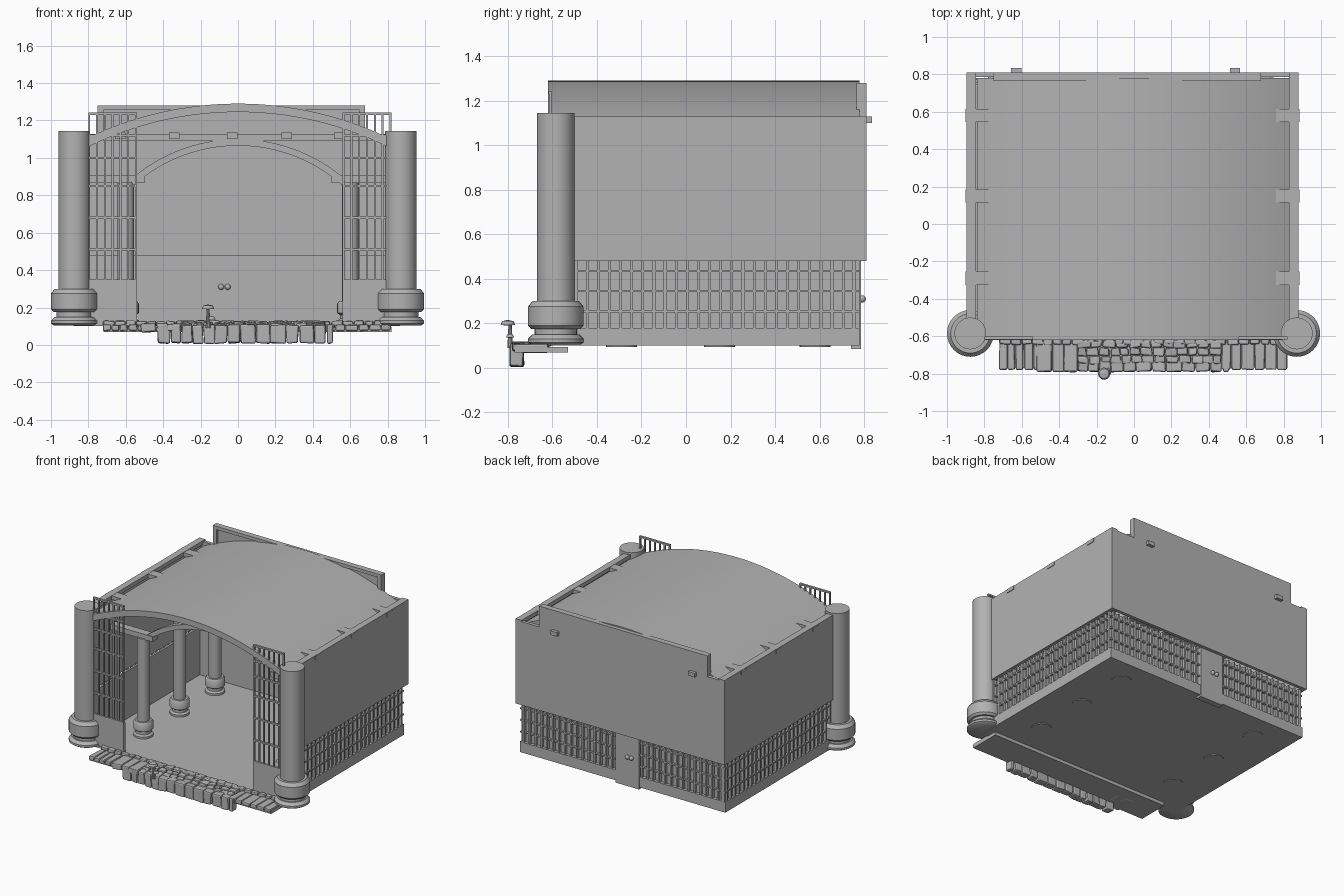
import bpy, bmesh, math, random
from mathutils import Vector

random.seed(4)
cube = bpy.data.objects.get("Cube")
if cube:
    bpy.data.objects.remove(cube, do_unlink=True)

stone = bpy.data.materials.new("plain_grey")
stone.use_nodes = True
GREY = (0.45, 0.45, 0.45, 1)
stone.diffuse_color = GREY
stone.node_tree.nodes["Principled BSDF"].inputs["Base Color"].default_value = GREY


def finish(name, bm, smooth=False):
    bmesh.ops.recalc_face_normals(bm, faces=bm.faces)
    mesh = bpy.data.meshes.new(name)
    bm.to_mesh(mesh)
    bm.free()
    mesh.materials.append(stone)
    ob = bpy.data.objects.new(name, mesh)
    bpy.context.collection.objects.link(ob)
    if smooth:
        bpy.ops.object.select_all(action='DESELECT')
        ob.select_set(True)
        bpy.context.view_layer.objects.active = ob
        bpy.ops.object.shade_smooth_by_angle(angle=math.radians(35))
    return ob


def add_box(bm, x0, x1, y0, y1, z0, z1):
    lo, hi = Vector((x0, y0, z0)), Vector((x1, y1, z1))
    verts = bmesh.ops.create_cube(bm, size=1)["verts"]
    for v in verts:
        v.co = (lo + hi) / 2 + v.co * (hi - lo)
    return verts


def boxes(name, *dims):
    bm = bmesh.new()
    for d in dims:
        add_box(bm, *d)
    return finish(name, bm)


def lathe(name, x, y, profile, steps=32):
    # profile of (radius, height) turned around a vertical axis
    bm = bmesh.new()
    verts = [bm.verts.new((x + r, y, z)) for r, z in profile]
    edges = [bm.edges.new(p) for p in zip(verts, verts[1:])]
    bmesh.ops.spin(bm, geom=verts + edges, cent=(x, y, 0), axis=(0, 0, 1),
                   angle=math.tau, steps=steps, use_merge=True)
    bmesh.ops.remove_doubles(bm, verts=bm.verts, dist=0.0005)
    return finish(name, bm, True)


def vault(name, half, top, end, thick, y0, y1, x_mid=0, steps=32):
    # circular arc shell running along y
    rise = top - end
    radius = (half ** 2 + rise ** 2) / (2 * rise)
    sweep = math.asin(half / radius)
    bm = bmesh.new()
    rings = []
    for i in range(steps + 1):
        a = sweep * (2 * i / steps - 1)
        rings.append([bm.verts.new((x_mid + r * math.sin(a), y, top - radius + r * math.cos(a)))
                      for r, y in ((radius, y0), (radius, y1), (radius - thick, y1), (radius - thick, y0))])
    for a, b in zip(rings, rings[1:]):
        for k in range(4):
            bm.faces.new((a[k], b[k], b[k - 1], a[k - 1]))
    bm.faces.new(rings[0])
    bm.faces.new(rings[-1])
    return finish(name, bm, True)


# Floor and roof
boxes("floor", (-0.88, 0.86, -0.62, 0.78, 0.10, 0.115))
vault("curved_roof", 0.84, 1.29, 1.09, 0.045, -0.62, 0.78)

# Side walls: solid upper panel, recessed lower panel, rail on top
for side, edge in (("right", -0.895), ("left", 0.88)):
    s = math.copysign(1, edge)

    def span(a, b):
        return sorted((edge - s * a, edge - s * b))
    boxes(side + "_upper_wall", (*span(0, 0.03), -0.58, 0.80, 0.48, 1.11))
    boxes(side + "_lower_wall", (*span(0.035, 0.05), -0.58, 0.78, 0.10, 0.48),
          (*span(0.015, 0.05), -0.58, 0.78, 0.10, 0.18))
    boxes(side + "_eave_rail", (*span(0, 0.05), -0.52, 0.81, 1.10, 1.13))
    bars = [(*span(0.015, 0.037), y, y + 0.012, 0.18, 0.48)
            for y in (-0.55 + 0.05 * i for i in range(27))]
    bars += [(*span(0.018, 0.037), -0.58, 0.78, z, z + 0.01) for z in (0.25, 0.34, 0.43)]
    boxes(side + "_wall_lattice", *bars)
    # Beam ends at the eave
    boxes(side + "_beam_ends", *[(*span(-0.005, 0.16), y - 0.035, y + 0.035, 1.10, 1.128)
                                 for y in (-0.29, 0.15, 0.58)])

# Back wall with a raised middle, frame and brackets
boxes("back_upper_wall", (-0.895, 0.88, 0.785, 0.81, 0.48, 1.12),
      (-0.75, 0.68, 0.785, 0.81, 1.12, 1.28))
boxes("back_wall_frame", (-0.75, 0.68, 0.765, 0.785, 1.255, 1.28),
      (-0.75, -0.72, 0.765, 0.785, 1.12, 1.255), (0.65, 0.68, 0.765, 0.785, 1.12, 1.255))
boxes("back_brackets", *[(x - 0.028, x + 0.028, 0.80, 0.835, 1.10, 1.13) for x in (-0.63, 0.54)])
boxes("back_lower_wall", (-0.88, 0.865, 0.745, 0.757, 0.10, 0.48),
      (-0.88, 0.865, 0.745, 0.78, 0.10, 0.18))
bars = [(x, x + 0.012, 0.755, 0.777, 0.18, 0.48)
        for x in (-0.87 + 0.05 * i for i in range(35))]
bars += [(-0.88, 0.865, 0.755, 0.774, z, z + 0.01) for z in (0.25, 0.34, 0.43)]
boxes("back_wall_lattice", *bars)
boxes("back_door", (-0.15, 0.05, 0.74, 0.785, 0.085, 0.48))
for x in (-0.09, -0.055):
    for y in (0.735, 0.792):
        bm = bmesh.new()
        bmesh.ops.create_uvsphere(bm, u_segments=12, v_segments=8, radius=0.016)
        bmesh.ops.translate(bm, vec=(x, y, 0.31), verts=bm.verts)
        finish("door_knob", bm, True)

# Inner wall panels and window row
boxes("wall_panels", *[(a, b, 0.777, 0.786, 0.74, 1.03) for a, b in ((-0.60, -0.14), (0.14, 0.73))])
boxes("window_row", *[(x, x + 0.07, 0.777, 0.786, 0.51, 0.64)
                      for x in (-0.78 + 0.104 * i for i in range(15))])

# Large front columns
for x in (-0.875, 0.87):
    lathe("front_column", x, -0.585, [
        (0, 0.105), (0.11, 0.105), (0.125, 0.115), (0.125, 0.13), (0.105, 0.15),
        (0.095, 0.15), (0.095, 0.175), (0.11, 0.175), (0.125, 0.19), (0.125, 0.275),
        (0.105, 0.30), (0.085, 0.30), (0.085, 1.145), (0, 1.145)])

# Inner columns, stub beams, arched ribs and purlins
for y in (-0.29, 0.15, 0.58):
    for s in (-1, 1):
        lathe("inner_column", s * 0.6, y, [
            (0, 0.095), (0.07, 0.095), (0.07, 0.13), (0.055, 0.14), (0.055, 0.16),
            (0.07, 0.17), (0.07, 0.22), (0.06, 0.235), (0.045, 0.235), (0.045, 0.87), (0, 0.87)], 24)
        boxes("stub_beam", (*sorted((s * 0.5, s * 0.86)), y - 0.03, y + 0.03, 0.865, 0.905))
    vault("arched_rib", 0.58, 1.10, 0.88, 0.035, y - 0.025, y + 0.025)
    boxes("tie_beam", (-0.72, 0.72, y - 0.025, y + 0.025, 1.09, 1.125))
boxes("purlins", *[(x - 0.028, x + 0.028, -0.35, 0.78, 1.10, 1.135)
                   for x in (-0.63, -0.34, -0.03, 0.26, 0.54)])

# Front lattice screens over solid base panels
for name, x0, x1 in (("right", -0.80, -0.54), ("left", 0.56, 0.82)):
    boxes(name + "_screen_base", (x0, x1, -0.615, -0.595, 0.105, 0.34))
    bars = [(x, x + 0.01, -0.615, -0.603, 0.34, 1.24)
            for x in (x0 + 0.25 / 6 * i for i in range(7))]
    bars += [(x0, x1, -0.617, -0.601, z - 0.006, z + 0.006)
             for z in (0.345, 0.51, 0.68, 0.85, 1.0, 1.12, 1.236)]
    boxes(name + "_screen", *bars)


def stones(name, x0, x1, width, y0, y1, z0, z1, jitter):
    # row of uneven blocks with softened edges
    bm = bmesh.new()
    x = x0
    while x < x1 - 0.02:
        w = min(width * random.uniform(0.8, 1.2), x1 - x)
        for v in add_box(bm, x, x + w - 0.003, y0, y1, z0, z1):
            v.co += Vector([random.uniform(-jitter, jitter) for _ in range(3)])
        x += w
    ob = finish(name, bm)
    bevel = ob.modifiers.new("soft_edges", 'BEVEL')
    bevel.width = 0.009
    bevel.segments = 2
    return ob


# Ragged stone steps in front
boxes("step_slab", (-0.72, 0.82, -0.77, -0.53, 0.07, 0.095))
stones("right_step_planks", -0.72, -0.50, 0.05, -0.78, -0.62, 0.075, 0.108, 0.003)
stones("right_step_stones", -0.52, -0.30, 0.07, -0.79, -0.62, 0.07, 0.115, 0.004)
stones("left_step_planks", 0.47, 0.82, 0.06, -0.78, -0.62, 0.075, 0.108, 0.003)
for row in range(3):
    y = -0.62 - 0.042 * row
    stones("paving_stones", -0.30, 0.47, 0.06, y - 0.042, y, 0.075, 0.128 - 0.007 * row, 0.006)
stones("lower_stones", -0.43, 0.51, 0.07, -0.79, -0.73, 0.008, 0.108, 0.005)
stones("floor_edge_stones", -0.72, 0.82, 0.055, -0.645, -0.605, 0.10, 0.128, 0.005)

# Small mushroom on the step
lathe("mushroom_stem", -0.16, -0.79, [(0, 0.09), (0.013, 0.09), (0.008, 0.19), (0, 0.19)], 10)
lathe("mushroom_cap", -0.16, -0.80, [(0, 0.19), (0.033, 0.193), (0.026, 0.21), (0, 0.216)], 12)
lathe("small_cap", -0.14, -0.79, [(0, 0.135), (0.02, 0.137), (0.012, 0.152), (0, 0.154)], 10)
